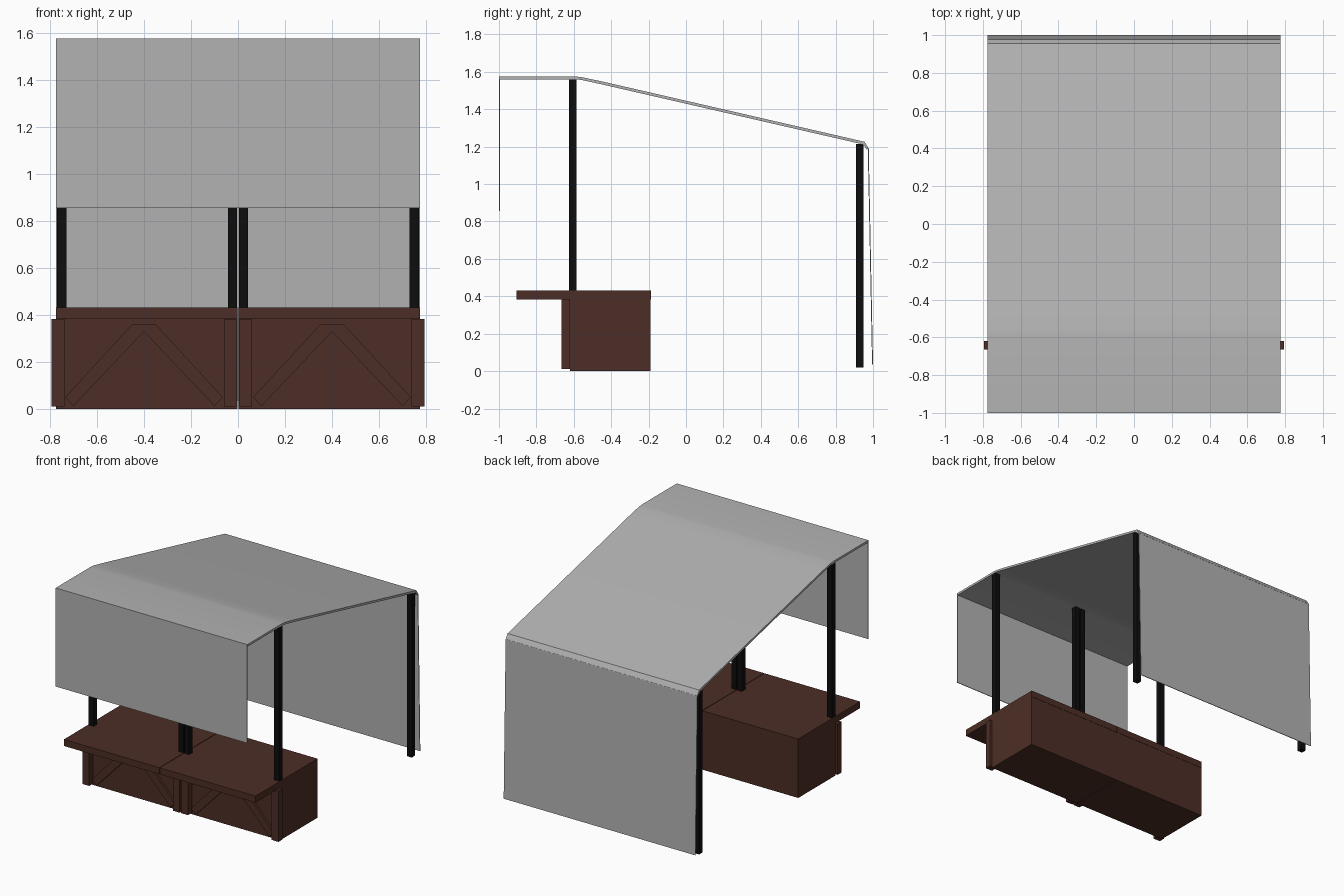
import bpy, bmesh

if "Cube" in bpy.data.objects:
    bpy.data.objects.remove(bpy.data.objects["Cube"])

def mat(name, c):
    m = bpy.data.materials.new(name)
    m.diffuse_color = (*c, 1)
    m.use_nodes = True
    m.node_tree.nodes["Principled BSDF"].inputs["Base Color"].default_value = m.diffuse_color
    return m

WOOD = mat("dark_brown_wood", (0.075, 0.027, 0.019))
CLOTH = mat("grey_cloth", (0.45, 0.45, 0.45))
BLACK = mat("black_metal", (0.004, 0.004, 0.004))

def prism(name, pts, axis, a, b, material):
    """Extrude a 2D outline along x (pts are y,z) or y (pts are x,z)."""
    bm = bmesh.new()
    place = (lambda p, t: (t, p[0], p[1])) if axis == "x" else (lambda p, t: (p[0], t, p[1]))
    va = [bm.verts.new(place(p, a)) for p in pts]
    vb = [bm.verts.new(place(p, b)) for p in pts]
    n = len(pts)
    bm.faces.new(va)
    bm.faces.new(vb[::-1])
    for i in range(n):
        j = (i + 1) % n
        bm.faces.new((va[i], vb[i], vb[j], va[j]))
    bmesh.ops.recalc_face_normals(bm, faces=bm.faces)
    me = bpy.data.meshes.new(name)
    bm.to_mesh(me)
    bm.free()
    me.materials.append(material)
    ob = bpy.data.objects.new(name, me)
    bpy.context.collection.objects.link(ob)
    return ob

def box(name, x0, x1, y0, y1, z0, z1, material):
    lo, hi = min(x0, x1), max(x0, x1)
    return prism(name, [(y0, z0), (y1, z0), (y1, z1), (y0, z1)], "x", lo, hi, material)

# two mirrored counters with their posts
for s, side in ((-1, "left"), (1, "right")):
    box(f"{side}_counter_body", s * 0.002, s * 0.775, -0.62, -0.19, 0, 0.384, WOOD)
    box(f"{side}_counter_top", s * 0.002, s * 0.775, -0.905, -0.188, 0.384, 0.432, WOOD)
    box(f"{side}_outer_trim", s * 0.738, s * 0.793, -0.665, -0.62, 0.01, 0.382, WOOD)
    box(f"{side}_inner_trim", s * 0.006, s * 0.06, -0.665, -0.62, 0.01, 0.382, WOOD)
    # diagonal braces forming an inverted V
    for k, part in ((1, "outer"), (-1, "inner")):
        half = [(0.335, 0.05), (0.05, 0.36), (0.0, 0.36), (-0.015, 0.345), (0.30, 0.012)]
        pts = [(s * (0.40 + k * x), z) for x, z in half]
        front = -0.638 if k == 1 else -0.636
        prism(f"{side}_{part}_brace", pts, "y", front, -0.619, WOOD)
    # awning posts
    box(f"{side}_front_post", s * 0.73, s * 0.77, -0.625, -0.585, 0.43, 1.562, BLACK)
    box(f"{side}_middle_post", s * 0.005, s * 0.042, -0.625, -0.585, 0.43, 1.562, BLACK)
    box(f"{side}_back_post", s * 0.73, s * 0.77, 0.908, 0.948, 0.02, 1.215, BLACK)

# awning roof: flat front, long slope, short back lip
top = [(-1.0, 1.576), (-0.60, 1.576), (-0.56, 1.572), (-0.45, 1.549), (0.955, 1.226), (0.978, 1.188)]
under = [(0.966, 1.185), (0.947, 1.212), (-0.45, 1.533), (-0.56, 1.557), (-0.60, 1.56), (-1.0, 1.56)]
roof = prism("awning_roof", top + under, "x", -0.775, 0.775, CLOTH)

# hanging cloth sheets at front and back
box("front_sheet", -0.775, 0.775, -1.0, -0.995, 0.855, 1.57, CLOTH)
prism("back_sheet", [(0.972, 1.192), (0.977, 1.192), (1.0, 0.035), (0.995, 0.035)],
      "x", -0.775, 0.775, CLOTH)

# soft bend across the roof
bpy.ops.object.select_all(action="DESELECT")
roof.select_set(True)
bpy.context.view_layer.objects.active = roof
bpy.ops.object.shade_smooth_by_angle(angle=0.5)
